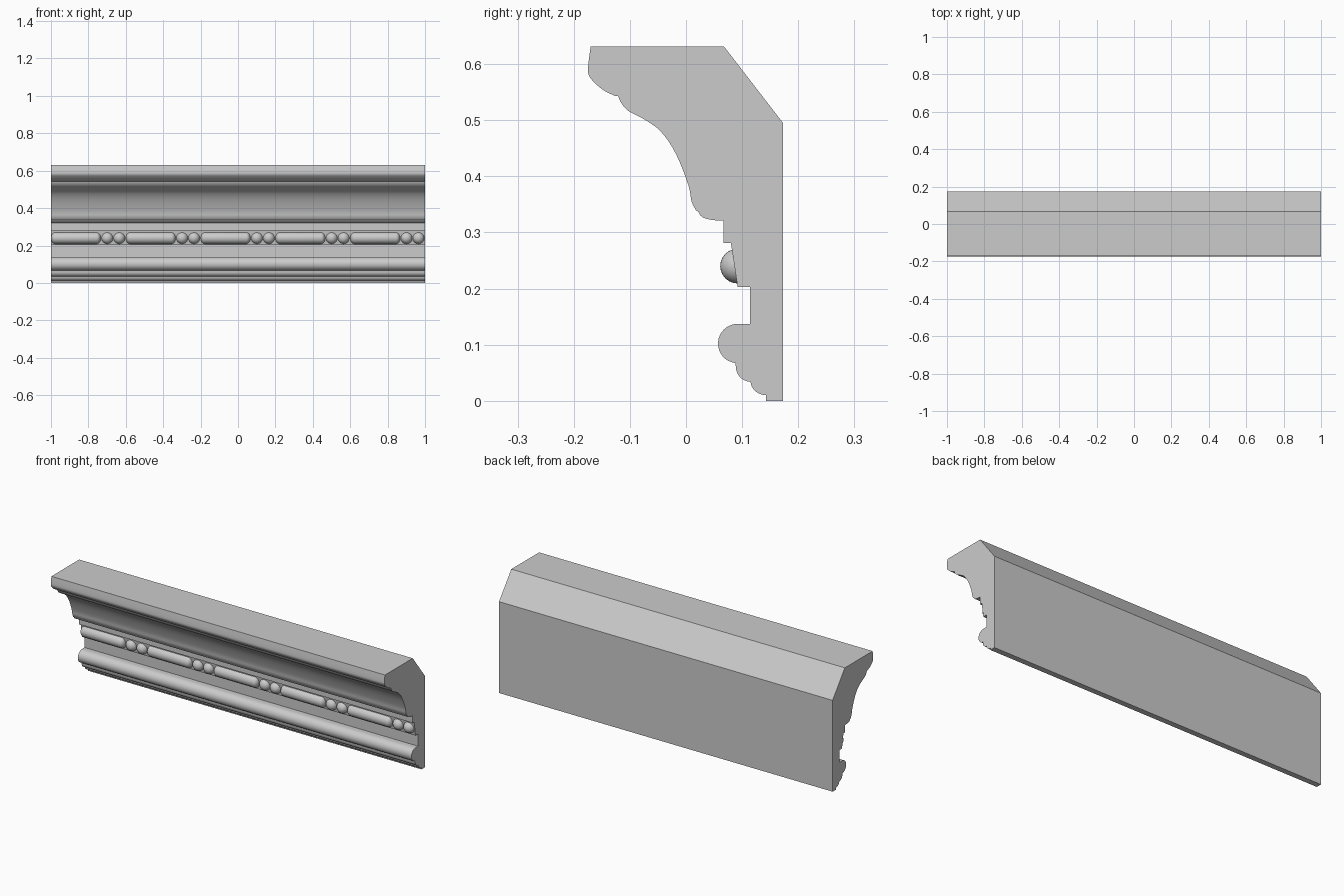
import bpy, bmesh
from math import sin, cos, radians, pi
from mathutils import Vector

if "Cube" in bpy.data.objects:
    bpy.data.objects.remove(bpy.data.objects["Cube"])


def arc(cy, cz, ry, rz, a0, a1, n=8):
    """Points on an elliptical arc in the y-z plane."""
    out = []
    for i in range(n + 1):
        a = radians(a0 + (a1 - a0) * i / n)
        out.append((cy + ry * cos(a), cz + rz * sin(a)))
    return out


def spline(pts, n=4):
    """Smooth curve through the given points (Catmull-Rom)."""
    p = [Vector(q) for q in [pts[0]] + pts + [pts[-1]]]
    out = []
    for i in range(1, len(p) - 2):
        a, b, c, d = p[i - 1:i + 3]
        for k in range(n):
            t = k / n
            v = 0.5 * (2 * b + (c - a) * t + (2 * a - 5 * b + 4 * c - d) * t * t
                       + (3 * b - a - 3 * c + d) * t ** 3)
            out.append((v.x, v.y))
    return out + [pts[-1]]


def finish(bm, name, angle=30):
    bmesh.ops.recalc_face_normals(bm, faces=bm.faces)
    me = bpy.data.meshes.new(name)
    bm.to_mesh(me)
    bm.free()
    ob = bpy.data.objects.new(name, me)
    bpy.context.collection.objects.link(ob)
    bpy.ops.object.select_all(action='DESELECT')
    bpy.context.view_layer.objects.active = ob
    ob.select_set(True)
    bpy.ops.object.shade_smooth_by_angle(angle=radians(angle))
    return ob


# Cornice cross-section, from the bottom up along the front
profile = [(0.173, 0.0), (0.143, 0.0)]
profile += arc(0.143, 0.035, 0.028, 0.025, 270, 180)           # lower quarter round
profile += arc(0.115, 0.060, 0.026, 0.026, 268, 180)           # upper quarter round
profile += arc(0.092, 0.102, 0.035, 0.035, 263, 90, 16)        # torus roll
profile += [(0.114, 0.137), (0.114, 0.203), (0.092, 0.203),    # recess and bead band
            (0.080, 0.281), (0.067, 0.281), (0.067, 0.321)]    # fillet
profile += spline([(0.060, 0.321), (0.042, 0.323), (0.028, 0.328), (0.022, 0.337)])
profile += spline([(0.018, 0.339), (0.010, 0.355), (0.004, 0.385), (-0.018, 0.440),
                   (-0.045, 0.480), (-0.077, 0.503), (-0.102, 0.516),
                   (-0.115, 0.530), (-0.121, 0.543)])          # large cove
profile += spline([(-0.126, 0.543), (-0.148, 0.554), (-0.167, 0.571),
                   (-0.174, 0.583), (-0.174, 0.600), (-0.170, 0.631)])  # crown
profile += [(0.068, 0.631), (0.173, 0.495)]                    # top and back chamfer

# Main moulding, profile extruded along x
bm = bmesh.new()
face = bm.faces.new([bm.verts.new((-1, y, z)) for y, z in profile])
ext = bmesh.ops.extrude_face_region(bm, geom=[face], use_keep_orig=True)
bmesh.ops.translate(bm, vec=(2, 0, 0),
                    verts=[g for g in ext['geom'] if isinstance(g, bmesh.types.BMVert)])
finish(bm, "cornice_moulding")

# Bead and reel strip: turned shapes along x
R, CY, CZ = 0.031, 0.092, 0.240


def turned(bm, x0, x1, end, sides=24, n=8):
    """Rod from x0 to x1 with rounded ends of the given depth."""
    half = [(end * (1 - cos(pi / 2 * i / n)), R * sin(pi / 2 * i / n)) for i in range(1, n + 1)]
    prof = [(x0 + d, r) for d, r in half] + [(x1 - d, r) for d, r in reversed(half)]
    rings = [[bm.verts.new((x, CY + r * cos(2 * pi * k / sides), CZ + r * sin(2 * pi * k / sides)))
              for k in range(sides)] for x, r in prof]
    for a, b in zip(rings, rings[1:]):
        for k in range(sides):
            j = (k + 1) % sides
            bm.faces.new((a[k], a[j], b[j], b[k]))
    for ring, x in ((rings[0], x0), (rings[-1], x1)):
        tip = bm.verts.new((x, CY, CZ))
        for k in range(sides):
            bm.faces.new((ring[k], ring[(k + 1) % sides], tip))
    bmesh.ops.remove_doubles(bm, verts=bm.verts, dist=1e-6)


reels, beads = bmesh.new(), bmesh.new()
for i in range(5):
    x = -1 + 0.4 * i
    turned(reels, x, x + 0.267, 0.022)
    for c in (0.301, 0.365):
        turned(beads, x + c - R, x + c + R, R)
finish(reels, "reel_rods", 50)
finish(beads, "round_beads", 50)
